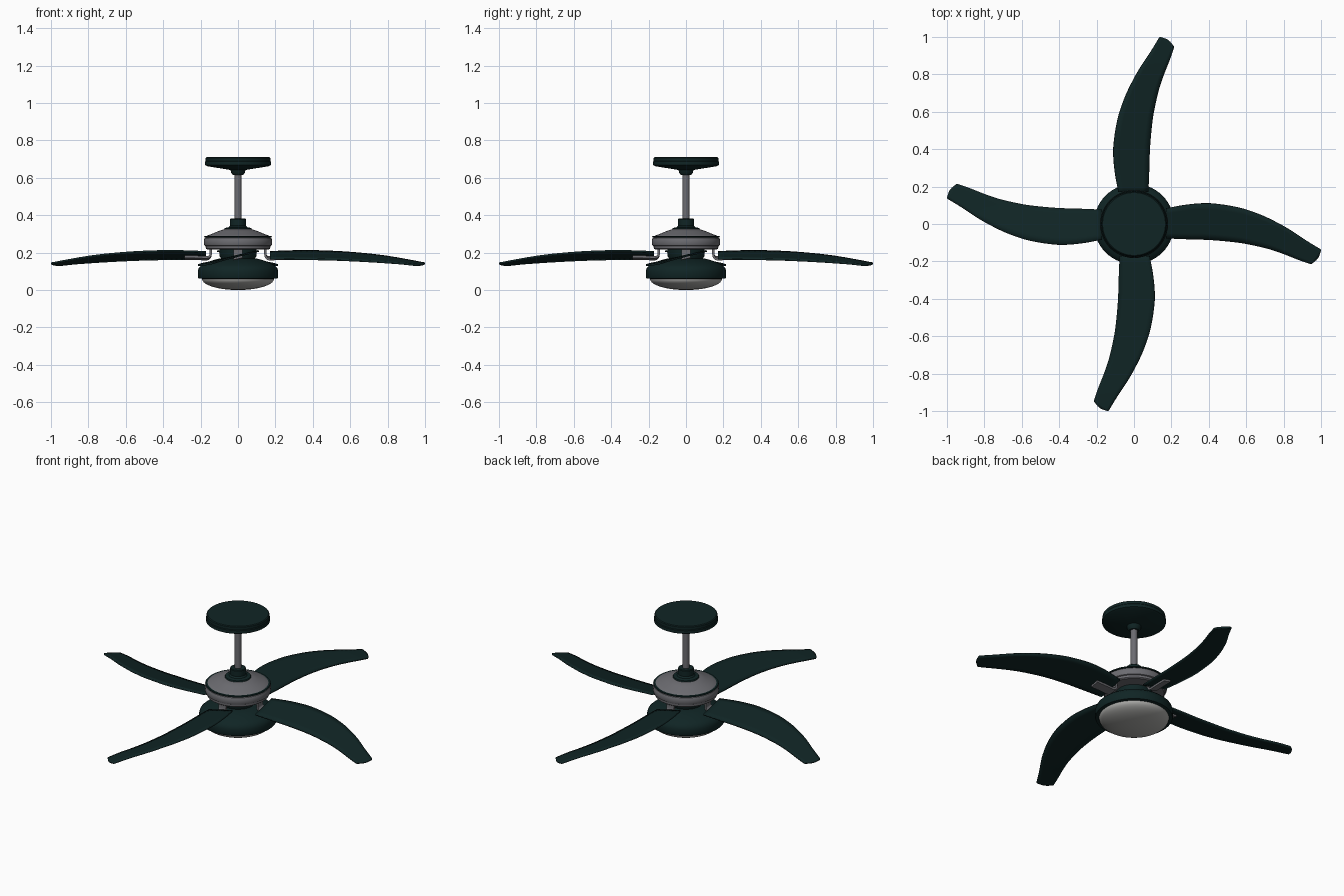
import bpy, bmesh, math
from mathutils import Matrix, Vector

if "Cube" in bpy.data.objects:
    bpy.data.objects.remove(bpy.data.objects["Cube"])


def material(name, rgb):
    m = bpy.data.materials.new(name)
    m.diffuse_color = (*rgb, 1)
    m.use_nodes = True
    m.node_tree.nodes["Principled BSDF"].inputs["Base Color"].default_value = m.diffuse_color
    return m


GREEN = material("dark green", (0.005, 0.018, 0.018))
METAL = material("grey metal", (0.15, 0.15, 0.165))
GLASS = material("frosted glass", (0.40, 0.40, 0.385))


def finish(bm, name, mat, angle=35):
    bmesh.ops.recalc_face_normals(bm, faces=bm.faces)
    me = bpy.data.meshes.new(name)
    bm.to_mesh(me)
    bm.free()
    me.materials.append(mat)
    ob = bpy.data.objects.new(name, me)
    bpy.context.collection.objects.link(ob)
    bpy.ops.object.select_all(action='DESELECT')
    ob.select_set(True)
    bpy.context.view_layer.objects.active = ob
    bpy.ops.object.shade_smooth_by_angle(angle=math.radians(angle))
    return ob


def lathe(name, profile, mat, steps=56):
    """Spin (radius, height) points around the z axis."""
    bm = bmesh.new()
    vs = [bm.verts.new((r, 0, z)) for r, z in profile]
    es = [bm.edges.new(p) for p in zip(vs, vs[1:])]
    bmesh.ops.spin(bm, geom=vs + es, cent=(0, 0, 0), axis=(0, 0, 1),
                   angle=math.tau, steps=steps)
    bmesh.ops.remove_doubles(bm, verts=bm.verts, dist=1e-5)
    return finish(bm, name, mat)


def smooth_path(pts, n=4):
    """Catmull-Rom samples through the points."""
    p = [Vector(q) for q in pts]
    p = [2 * p[0] - p[1]] + p + [2 * p[-1] - p[-2]]
    out = []
    for i in range(1, len(p) - 2):
        a, b, c, d = p[i - 1:i + 3]
        for k in range(n):
            t = k / n
            out.append(0.5 * (2 * b + (c - a) * t + (2 * a - 5 * b + 4 * c - d) * t * t
                              + (3 * b - a - 3 * c + d) * t ** 3))
    return out + [p[-2]]


# Ceiling canopy, rod and coupling
lathe("ceiling_canopy", [(0, .71), (.168, .71), (.173, .706), (.173, .69), (.176, .686), (.176, .668),
                         (.165, .662), (.06, .645), (.04, .642), (.037, .627), (.027, .615), (0, .615)], GREEN)
lathe("down_rod", [(0, .64), (.019, .64), (.019, .36), (0, .36)], METAL, 24)
lathe("rod_coupling", [(0, .382), (.04, .382), (.043, .378), (.043, .345), (.05, .336), (.07, .332),
                       (.073, .326), (.073, .315), (0, .315)], GREEN, 40)

# Motor housing with a dark seam
lathe("motor_housing", [(0, .325), (.075, .325), (.11, .313), (.145, .298), (.165, .291), (.172, .286),
                        (.172, .28), (.178, .277), (.182, .268), (.182, .245), (.179, .238),
                        (.173, .235), (.172, .222), (.165, .217), (0, .217)], METAL)
lathe("motor_seam", [(.165, .289), (.178, .289), (.181, .285), (.178, .281), (.165, .281), (.165, .289)], GREEN)

# Hub, lower light housing and glass bowl
lathe("hub", [(0, .222), (.10, .222), (.10, .185), (.092, .17), (.085, .15), (0, .15)], GREEN)
lathe("light_housing", [(0, .168), (.10, .168), (.13, .161), (.165, .148), (.195, .132), (.21, .118),
                        (.215, .10), (.215, .068), (.212, .062), (.19, .06), (0, .06)], GREEN)
lathe("glass_bowl", [(.193, .064)] + [(.193 * math.cos(a), .06 - .06 * math.sin(a))
                     for a in [i * math.pi / 20 for i in range(10)]] + [(0, 0)], GLASS)

# Blade: leading and trailing edges in plan, pitched and drooping
HIGH = smooth_path([(.17, .083), (.29, .104), (.41, .11), (.55, .09), (.64, .063), (.72, .03),
                    (.82, -.023), (.91, -.082), (.98, -.125), (1.0, -.137)])
LOW = smooth_path([(.17, -.076), (.29, -.081), (.41, -.085), (.55, -.098), (.64, -.114), (.72, -.133),
                   (.80, -.16), (.87, -.188), (.93, -.209), (.947, -.214)])
DROOP = smooth_path([(.1, .184), (.3, .187), (.5, .184), (.7, .172), (.85, .156), (1.0, .134)], 8)


def droop(x):
    for a, b in zip(DROOP, DROOP[1:]):
        if x <= b.x:
            return a.y + (b.y - a.y) * (x - a.x) / (b.x - a.x)
    return DROOP[-1].y


def blade(name, angle):
    bm = bmesh.new()
    n, across, rows = len(HIGH), 6, []
    for i, (h, l) in enumerate(zip(HIGH, LOW)):
        mid, row = (h + l) / 2, []
        for k in range(across + 1):
            t = k / across
            q = h.lerp(l, t)
            if i == n - 1:
                q = q + Vector((.010, -.006)) * math.sin(math.pi * t)
            z = droop(q.x) + .23 * (q.y - mid.y)
            row.append(bm.verts.new((q.x, q.y, z)))
        rows.append(row)
    for a, b in zip(rows, rows[1:]):
        for k in range(across):
            bm.faces.new((a[k], a[k + 1], b[k + 1], b[k]))
    bm.transform(Matrix.Rotation(angle, 4, 'Z'))
    ob = finish(bm, name, GREEN)
    s = ob.modifiers.new("thickness", 'SOLIDIFY')
    s.thickness = .009
    s.offset = 0


# Blade bracket: bent flat bar from motor to the blade underside
def bracket(name, angle):
    path = smooth_path([(.147, .235), (.146, .195), (.151, .178), (.168, .17), (.22, .172), (.285, .173)])
    bm = bmesh.new()
    rows = []
    for i, p in enumerate(path):
        d = (path[min(i + 1, len(path) - 1)] - path[max(i - 1, 0)]).normalized()
        nrm = Vector((-d.y, d.x)) * .006
        pitch = .23 * max(0, d.x)
        row = []
        for side, sgn in ((-1, -1), (1, -1), (1, 1), (-1, 1)):
            q, y = p + nrm * sgn, .024 * side
            row.append(bm.verts.new((q.x, y, q.y + pitch * y)))
        rows.append(row)
    for a, b in zip(rows, rows[1:]):
        for k in range(4):
            bm.faces.new((a[k], a[(k + 1) % 4], b[(k + 1) % 4], b[k]))
    bm.faces.new(rows[0])
    bm.faces.new(rows[-1])
    bm.transform(Matrix.Rotation(angle, 4, 'Z'))
    finish(bm, name, METAL)


for i in range(4):
    blade(f"blade_{i + 1}", i * math.pi / 2)
    bracket(f"blade_bracket_{i + 1}", i * math.pi / 2)
